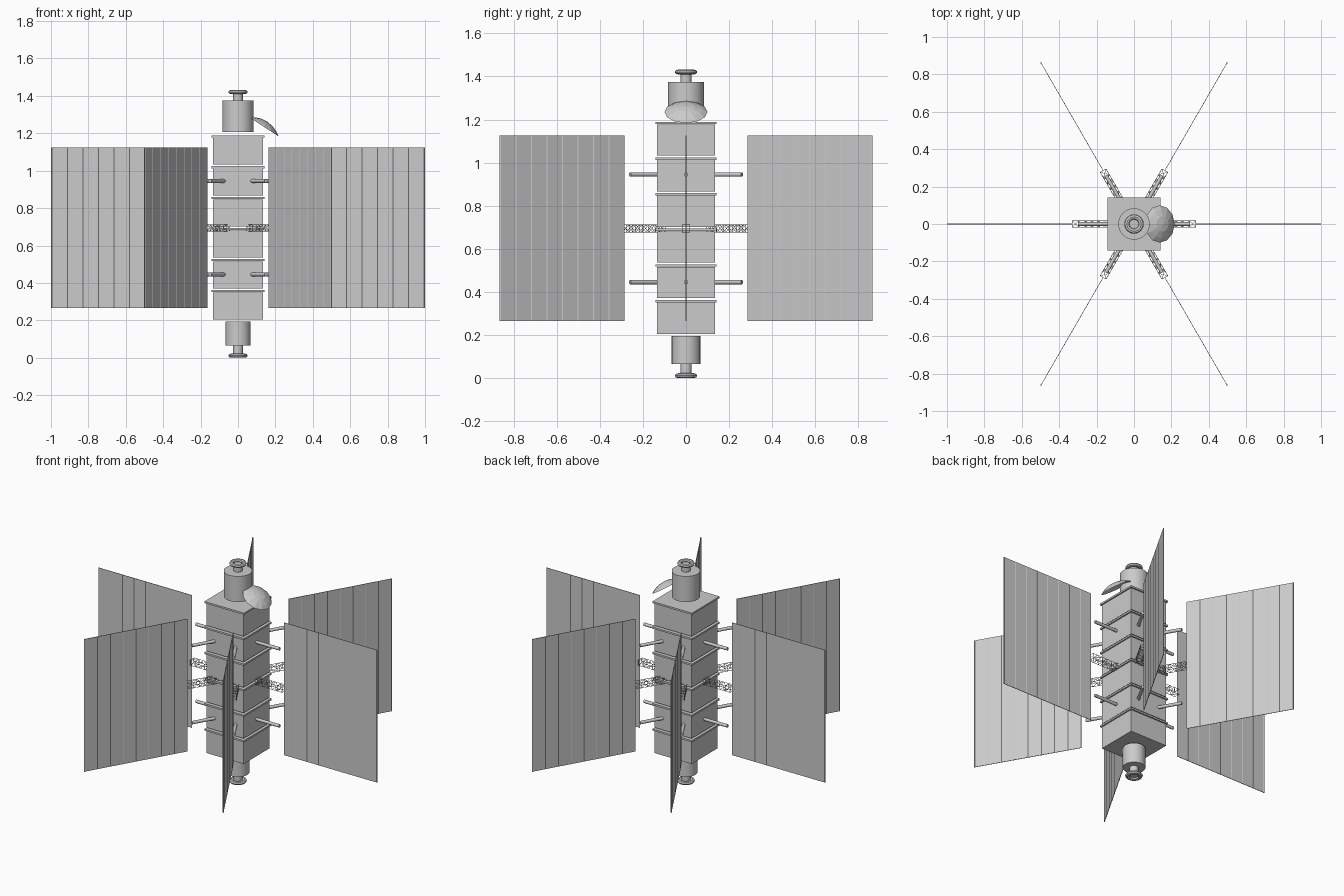
import bpy, bmesh, math
from mathutils import Vector, Matrix

if "Cube" in bpy.data.objects:
    bpy.data.objects.remove(bpy.data.objects["Cube"])


def finish(bm, name, smooth=False):
    bmesh.ops.recalc_face_normals(bm, faces=bm.faces)
    me = bpy.data.meshes.new(name)
    bm.to_mesh(me)
    bm.free()
    ob = bpy.data.objects.new(name, me)
    bpy.context.collection.objects.link(ob)
    if smooth:
        bpy.ops.object.select_all(action='DESELECT')
        ob.select_set(True)
        bpy.context.view_layer.objects.active = ob
        bpy.ops.object.shade_smooth_by_angle(angle=math.radians(35))
    return ob


def add_box(bm, x, y, z):
    """Box from (min, max) pairs."""
    size = [b - a for a, b in (x, y, z)]
    mid = [(a + b) / 2 for a, b in (x, y, z)]
    bmesh.ops.create_cube(bm, size=1, matrix=Matrix.Translation(mid) @ Matrix.Diagonal((*size, 1)))


def add_rod(bm, a, b, r, n=8):
    a, b = Vector(a), Vector(b)
    d = b - a
    m = Matrix.Translation((a + b) / 2) @ d.to_track_quat('Z', 'Y').to_matrix().to_4x4()
    bmesh.ops.create_cone(bm, cap_ends=True, segments=n, radius1=r, radius2=r, depth=d.length, matrix=m)


def lathe(name, profile, n=24, closed=False, smooth=True):
    """Revolve (radius, z) points around z."""
    bm = bmesh.new()
    vs = [bm.verts.new((r, 0, z)) for r, z in profile]
    for i in range(len(vs) if closed else len(vs) - 1):
        bm.edges.new((vs[i], vs[(i + 1) % len(vs)]))
    bmesh.ops.spin(bm, geom=bm.verts[:] + bm.edges[:], cent=(0, 0, 0), axis=(0, 0, 1),
                   angle=2 * math.pi, steps=n, use_duplicate=False)
    bmesh.ops.remove_doubles(bm, verts=bm.verts, dist=1e-5)
    return finish(bm, name, smooth)


# Stacked body modules, each with a wider lid plate
for i in range(6):
    z = 0.205 + i * 0.1655
    bm = bmesh.new()
    add_box(bm, (-.134, .134), (-.134, .134), (z, z + .145))
    finish(bm, f"body_module_{i + 1}")
    bm = bmesh.new()
    add_box(bm, (-.142, .142), (-.142, .142), (z + .146, z + .157))
    finish(bm, f"module_lid_{i + 1}")

# End drums with stems and docking rings
lathe("top_drum", [(0, 1.208), (.084, 1.208), (.084, 1.374), (0, 1.374)])
lathe("top_stem", [(0, 1.37), (.026, 1.37), (.026, 1.418), (0, 1.418)])
lathe("bottom_drum", [(0, .065), (.067, .065), (.067, .195), (0, .195)])
lathe("bottom_stem", [(0, .012), (.026, .012), (.026, .07), (0, .07)])
for name, zc in (("top_docking_ring", 1.421), ("bottom_docking_ring", .011)):
    ring = [(.038 + .014 * math.cos(k * math.pi / 4), zc + .011 * math.sin(k * math.pi / 4))
            for k in range(8)]
    lathe(name, ring, closed=True)

# Shallow faceted dish, bulging up and outward
dish = lathe("antenna_dish", [(0, .033), (.04, .028), (.075, .014), (.098, 0),
                              (.074, .011), (.04, .025), (0, .03)], n=12, smooth=False)
dish.location = (.138, 0, 1.235)
dish.rotation_euler = (0, math.radians(33), 0)
dish.scale = (.96, 1.02, 1)

# Six radial wings: panel, ribs, support rods and lattice boom
R0, R1, N = .33, 1.0, 8
step = (R1 - R0 - .005) / N
for i in range(6):
    ang = (0, 0, math.radians(60 * i))

    bm = bmesh.new()
    add_box(bm, (R0, R1), (-.0015, .0015), (.265, 1.125))
    finish(bm, f"solar_panel_{i + 1}").rotation_euler = ang

    bm = bmesh.new()
    for k in range(N):
        x = R0 + step * (k + 1)
        add_rod(bm, (x, 0, .265), (x, 0, 1.125), .003, 6)
    finish(bm, f"panel_ribs_{i + 1}").rotation_euler = ang

    bm = bmesh.new()
    for z in (.445, .945):
        add_rod(bm, (.12, 0, z), (.30, 0, z), .01, 12)
    finish(bm, f"support_rods_{i + 1}", True).rotation_euler = ang

    bm = bmesh.new()
    xs = [.12 + .035 * k for k in range(7)]
    corners = [(-.018, .677), (.018, .677), (.018, .712), (-.018, .712)]
    for c in range(4):
        a, b = corners[c], corners[(c + 1) % 4]
        add_rod(bm, (xs[0], *a), (xs[-1], *a), .0015, 4)
        for k, x in enumerate(xs):
            add_rod(bm, (x, *a), (x, *b), .0012, 4)
            if k:
                p, q = (a, b) if k % 2 else (b, a)
                add_rod(bm, (xs[k - 1], *p), (x, *q), .0012, 4)
    finish(bm, f"lattice_boom_{i + 1}").rotation_euler = ang
